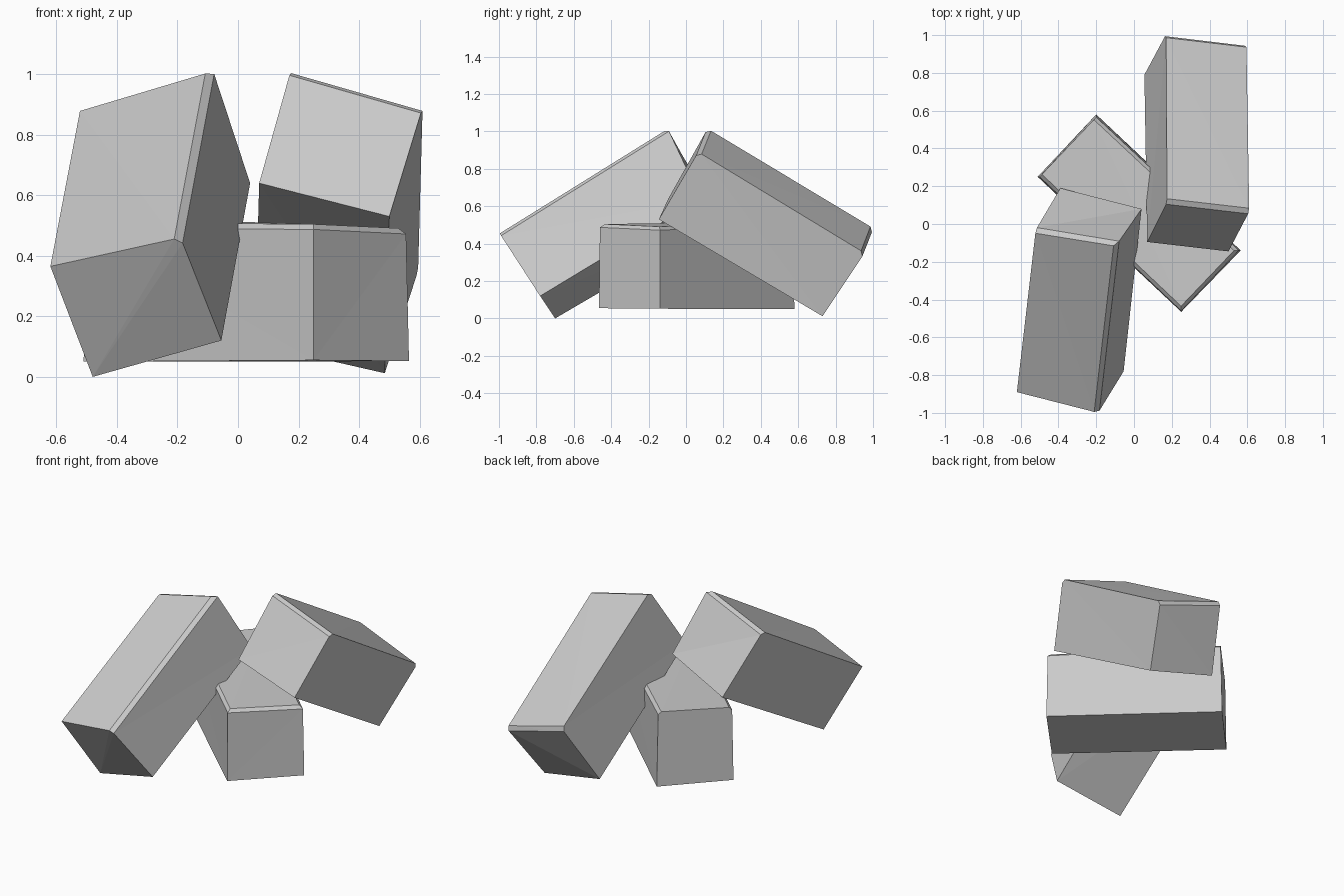
import bpy, bmesh

if "Cube" in bpy.data.objects:
    bpy.data.objects.remove(bpy.data.objects["Cube"])

grey = bpy.data.materials.new("stone_grey")
grey.diffuse_color = (0.6, 0.6, 0.6, 1.0)
grey.use_nodes = True
grey.node_tree.nodes["Principled BSDF"].inputs["Base Color"].default_value = grey.diffuse_color


def block(name, near, far, worn, width):
    """Rough stone block: two four-cornered ends joined by sides, with some worn edges."""
    bm = bmesh.new()
    v = [bm.verts.new(p) for p in near + far]
    bm.faces.new(v[:4])
    bm.faces.new(v[4:][::-1])
    for i in range(4):
        j = (i + 1) % 4
        bm.faces.new((v[i], v[i + 4], v[j + 4], v[j]))
    edges = [bm.edges.get((v[a], v[b])) for a, b in worn]
    bmesh.ops.bevel(bm, geom=edges, offset=width, segments=1,
                    affect='EDGES', clamp_overlap=True)
    # split the slightly warped faces into flat facets
    bmesh.ops.triangulate(bm, faces=bm.faces[:])
    bmesh.ops.recalc_face_normals(bm, faces=bm.faces[:])
    mesh = bpy.data.meshes.new(name)
    bm.to_mesh(mesh)
    bm.free()
    mesh.materials.append(grey)
    ob = bpy.data.objects.new(name, mesh)
    bpy.context.collection.objects.link(ob)
    return ob


# block leaning up from the front left
block("front_leaning_block",
      [(-0.19, -1.0, 0.46), (-0.62, -0.89, 0.365), (-0.48, -0.70, 0.0), (-0.055, -0.78, 0.12)],
      [(-0.085, -0.10, 1.02), (-0.52, -0.03, 0.89), (-0.39, 0.19, 0.52), (0.04, 0.08, 0.64)],
      [(0, 4), (4, 5)], 0.022)

# block leaning up from the back right
block("back_leaning_block",
      [(0.175, 0.115, 1.015), (0.61, 0.065, 0.89), (0.50, -0.145, 0.53), (0.07, -0.095, 0.64)],
      [(0.17, 1.005, 0.48), (0.595, 0.955, 0.35), (0.485, 0.73, 0.012), (0.055, 0.79, 0.11)],
      [(0, 1), (4, 5)], 0.022)

# block lying flat on the diagonal under the other two
block("base_block",
      [(0.0 + 0.25, -0.46, 0.505), (0.555, -0.14, 0.49), (0.565, -0.14, 0.052), (0.25, -0.465, 0.055)],
      [(-0.50, 0.25, 0.51), (-0.20, 0.565, 0.52), (-0.20, 0.58, 0.05), (-0.51, 0.25, 0.05)],
      [(0, 1), (0, 4), (1, 5)], 0.018)
